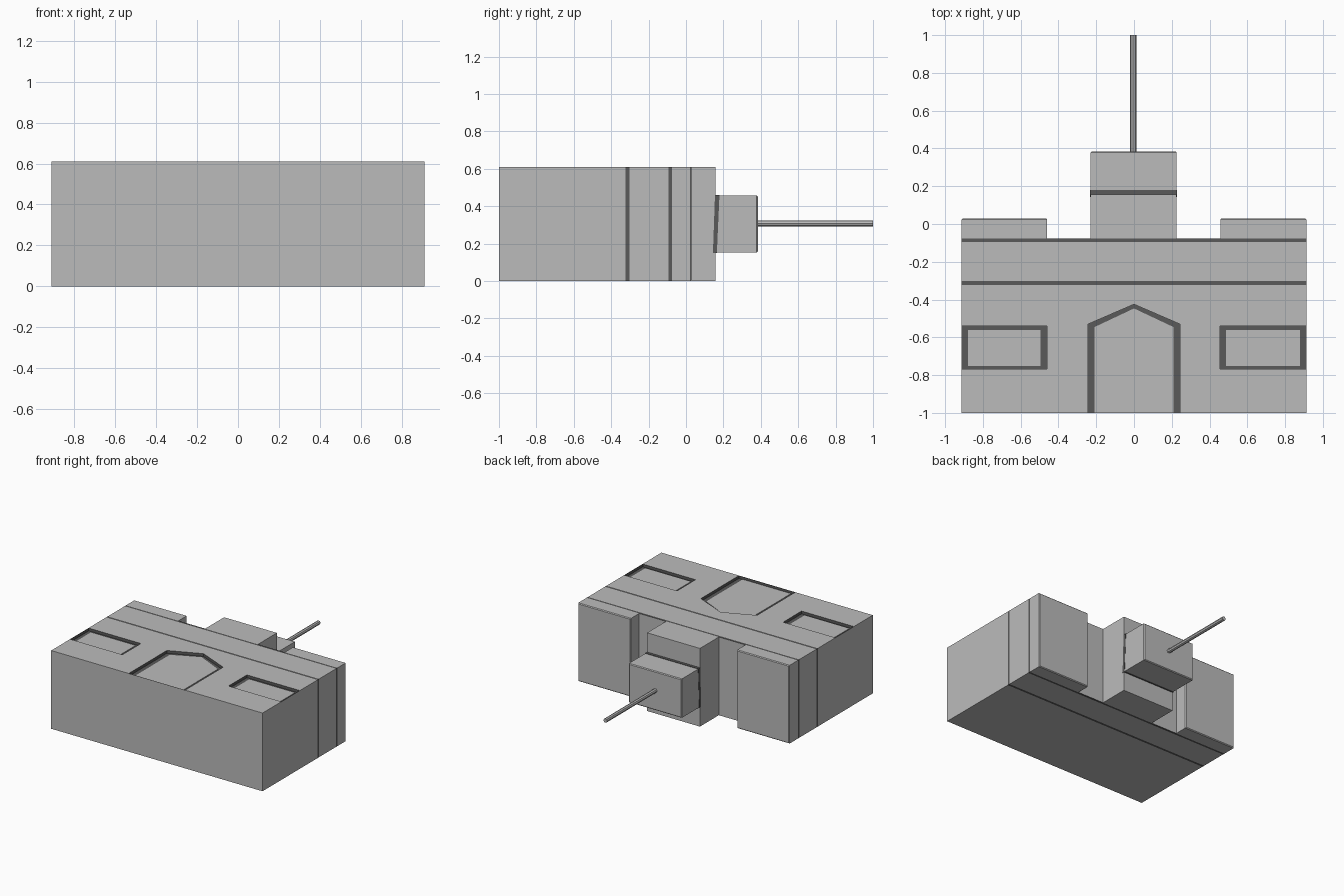
import bpy, bmesh, math

if "Cube" in bpy.data.objects:
    bpy.data.objects.remove(bpy.data.objects["Cube"])

W, H = 0.912, 0.61   # half width and depth of the building
RECESS = 0.022       # depth of door and window openings


def material(name, value):
    mat = bpy.data.materials.new(name)
    mat.diffuse_color = (value, value, value, 1)
    mat.use_nodes = True
    mat.node_tree.nodes["Principled BSDF"].inputs["Base Color"].default_value = mat.diffuse_color
    return mat


STONE, TRIM = material("stone", 0.5), material("dark_trim", 0.1)


def loft(name, rings, mat=STONE):
    """Closed solid through rings with equal point counts."""
    bm = bmesh.new()
    loops = [[bm.verts.new(p) for p in ring] for ring in rings]
    n = len(loops[0])
    for a, b in zip(loops, loops[1:]):
        for i in range(n):
            j = (i + 1) % n
            bm.faces.new((a[i], a[j], b[j], b[i]))
    bm.faces.new(loops[0])
    bm.faces.new(loops[-1])
    bmesh.ops.recalc_face_normals(bm, faces=bm.faces)
    mesh = bpy.data.meshes.new(name)
    bm.to_mesh(mesh)
    bm.free()
    mesh.materials.append(mat)
    obj = bpy.data.objects.new(name, mesh)
    bpy.context.collection.objects.link(obj)
    return obj


def block(name, x0, x1, z0, z1, stations):
    """Rectangular block along y; each station is (y, inset)."""
    return loft(name, [[(x0 + i, y, z0 + i), (x1 - i, y, z0 + i),
                        (x1 - i, y, z1 - i), (x0 + i, y, z1 - i)]
                       for y, i in stations])


def prism(name, outline, z0, z1, mat=STONE):
    return loft(name, [[(x, y, z) for x, y in outline] for z in (z0, z1)], mat)


def opening(target, name, outer, inner):
    """Cut a dark recess into the facade and lay a stone panel inside it."""
    cutter = prism(name + "_cutter", outer, H - RECESS, H + 0.1, TRIM)
    cutter.hide_render = True
    mod = target.modifiers.new(name, 'BOOLEAN')
    mod.operation = 'DIFFERENCE'
    mod.solver = 'EXACT'
    mod.object = cutter
    bpy.context.view_layer.objects.active = target
    bpy.ops.object.modifier_apply(modifier=mod.name)
    bpy.data.objects.remove(cutter, do_unlink=True)
    prism(name + "_panel", inner, H - RECESS - 0.004, H - RECESS + 0.003)


def rect(x0, x1, y0, y1):
    return [(x0, y0), (x1, y0), (x1, y1), (x0, y1)]


def door_outline(w, bottom, shoulder, apex):
    return [(-w, bottom), (w, bottom), (w, shoulder), (0, apex), (-w, shoulder)]


# Main wall with two flush dark bands running around it
body = block("main_wall", -W, W, 0, H,
             [(y, 0) for y in (-1, -0.323, -0.303, -0.094, -0.076)])

# Recessed windows and pointed door
opening(body, "left_window", rect(-0.910, -0.46, -0.767, -0.54),
        rect(-0.88, -0.495, -0.752, -0.56))
opening(body, "right_window", rect(0.455, 0.910, -0.767, -0.54),
        rect(0.487, 0.88, -0.752, -0.56))
opening(body, "door", door_outline(0.243, -0.998, -0.53, -0.425),
        door_outline(0.208, -0.997, -0.545, -0.447))

# Colour the bands and the recess faces dark
body.data.materials.clear()
body.data.materials.append(STONE)
body.data.materials.append(TRIM)
for face in body.data.polygons:
    y, z = face.center.y, face.center.z
    band = -0.323 < y < -0.303 or -0.094 < y < -0.0765
    recess = H - RECESS - 0.001 < z < H - 0.001
    face.material_index = int(band or recess)

# Side towers with a small chamfer on their ends
for name, x0, x1 in (("left_tower", -W, -0.46), ("right_tower", 0.457, W)):
    block(name, x0, x1, 0, H, [(-0.077, 0), (0.024, 0), (0.03, 0.006)])

# Central tower and its narrower upper storey
block("central_tower", -0.23, 0.226, 0, H, [(-0.077, 0), (0.157, 0)])
block("upper_storey", -0.23, 0.226, 0.153, 0.457,
      [(0.156, 0), (0.378, 0), (0.384, 0.006)])

# Slightly leaning dark band at the foot of the upper storey
loft("storey_band", [[(x, 0.144, 0.15), (x, 0.165, 0.15), (x, 0.179, 0.46), (x, 0.155, 0.46)]
                     for x in (-0.232, 0.228)], TRIM)

# Flagpole
bpy.ops.mesh.primitive_cylinder_add(vertices=8, radius=0.016, depth=0.63,
                                    location=(-0.004, 0.685, 0.308),
                                    rotation=(math.pi / 2, 0, 0))
bpy.context.object.name = "flagpole"
bpy.context.object.data.materials.append(STONE)
